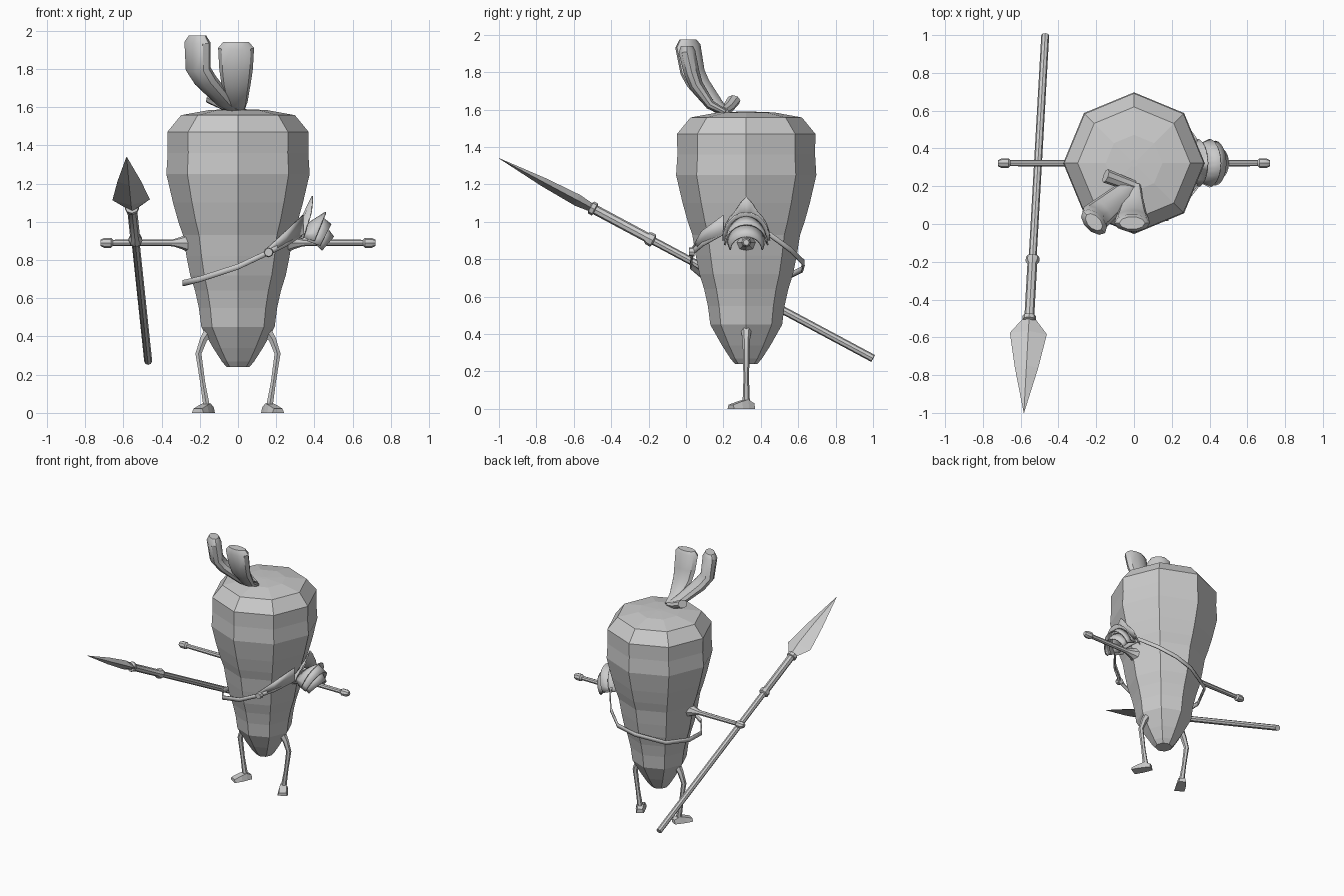
import bpy, bmesh, math
from mathutils import Vector

if "Cube" in bpy.data.objects:
    bpy.data.objects.remove(bpy.data.objects["Cube"])

grey = bpy.data.materials.new("plain grey")
grey.diffuse_color = (0.6, 0.6, 0.6, 1)
grey.use_nodes = True
grey.node_tree.nodes["Principled BSDF"].inputs["Base Color"].default_value = grey.diffuse_color


def finish(name, bm, smooth=False, thickness=0):
    bmesh.ops.recalc_face_normals(bm, faces=bm.faces)
    mesh = bpy.data.meshes.new(name)
    bm.to_mesh(mesh)
    bm.free()
    ob = bpy.data.objects.new(name, mesh)
    bpy.context.collection.objects.link(ob)
    mesh.materials.append(grey)
    if thickness:
        mod = ob.modifiers.new("thickness", 'SOLIDIFY')
        mod.thickness = thickness
        mod.offset = 0
    if smooth:
        bpy.ops.object.select_all(action='DESELECT')
        ob.select_set(True)
        bpy.context.view_layer.objects.active = ob
        bpy.ops.object.shade_smooth_by_angle(angle=math.radians(35))
    return ob


def skin(bm, rings, closed=True, caps=True):
    """Join successive rings of points with quads."""
    vs = [[bm.verts.new(p) for p in r] for r in rings]
    n = len(vs[0])
    for a, b in zip(vs, vs[1:]):
        for i in range(n if closed else n - 1):
            j = (i + 1) % n
            bm.faces.new((a[i], a[j], b[j], b[i]))
    if closed and caps:
        bm.faces.new(vs[0])
        bm.faces.new(vs[-1])


def sweep(name, path, radii, side, sides=8, flat=1.0, smooth=True):
    """Sweep an oval along a path; side is the direction of the wide axis."""
    pts = [Vector(p) for p in path]
    rings = []
    for k, p in enumerate(pts):
        t = (pts[min(k + 1, len(pts) - 1)] - pts[max(k - 1, 0)]).normalized()
        u = Vector(side)
        u = (u - t * u.dot(t)).normalized()
        w = t.cross(u)
        ring = []
        for i in range(sides):
            a = math.tau * i / sides
            ring.append(p + radii[k] * (u * math.cos(a) + w * flat * math.sin(a)))
        rings.append(ring)
    bm = bmesh.new()
    skin(bm, rings)
    return finish(name, bm, smooth)


CY = 0.322  # middle of the body in depth

# Eight-sided root body
profile = [(.24, .06), (.27, .085), (.34, .13), (.45, .192), (.55, .205), (.64, .225),
           (.72, .25), (.82, .27), (.93, .288), (1.0, .312), (1.1, .34), (1.25, .375),
           (1.36, .368), (1.47, .37), (1.558, .298), (1.585, .15), (1.59, .02)]
bm = bmesh.new()
skin(bm, [[(r * math.cos(i * math.tau / 8), CY + r * math.sin(i * math.tau / 8), z)
           for i in range(8)] for z, r in profile])
finish("body", bm)

# Arms, legs and feet
for s, label in ((-1, "left"), (1, "right")):
    arm = [(.24, .06), (.29, .035), (.34, .018), (.655, .016), (.665, .026), (.70, .026), (.72, .016)]
    sweep(label + "_arm", [(s * x, CY, .89) for x, r in arm], [r for x, r in arm], (0, 1, 0))
    sweep(label + "_leg", [(s * .15, CY, .43), (s * .18, CY, .385), (s * .207, CY, .31),
                           (s * .185, CY, .16), (s * .163, CY, .025)],
          [.03, .022, .018, .015, .02], (0, 1, 0), 6)
    # Foot: wedge with the toes turned outward
    d = Vector((s * .5, -.86, 0)).normalized()
    q = Vector((d.y, -d.x, 0))
    rings = []
    for along, half, top in ((-.04, .026, .03), (0, .032, .05), (.04, .036, .04), (.095, .036, .022)):
        c = Vector((s * .163, CY, 0)) + d * along
        rings.append([c - q * half, c + q * half,
                      c + q * half * .7 + Vector((0, 0, top)),
                      c - q * half * .7 + Vector((0, 0, top))])
    bm = bmesh.new()
    skin(bm, rings)
    finish(label + "_foot", bm)

# Leaf stalks on the crown
sweep("side_leaf", [(0, .21, 1.58), (-.07, .15, 1.63), (-.17, .065, 1.74), (-.208, .035, 1.80),
                    (-.212, .01, 1.94), (-.212, .01, 1.975)],
      [.035, .06, .076, .08, .083, .055], (1, -1, 0), 10, .6)
sweep("front_leaf", [(0, .21, 1.585), (-.005, .13, 1.625), (-.01, .055, 1.73), (-.01, .03, 1.80),
                     (-.01, .005, 1.91), (-.01, .005, 1.94)],
      [.035, .055, .078, .088, .094, .068], (1, 0, 0), 10, .5)
sweep("cut_leaf", [(0, .2, 1.59), (-.07, .225, 1.61), (-.15, .255, 1.65)],
      [.03, .034, .038], (.4, 1, 0), 8, .8)

# Spear shaft with collars
butt, tip = Vector((-.47, 1.0, .27)), Vector((-.583, -1.0, 1.34))
shaft = [(0, .021), (.585, .021), (.588, .036), (.6, .036), (.606, .026),
         (.742, .026), (.744, .036), (.754, .036), (.757, .02), (.78, .02)]
sweep("spear_shaft", [butt.lerp(tip, t) for t, r in shaft], [r for t, r in shaft], (1, 0, 0))

# Spear head: ridged blade
axis = (tip - butt).normalized()
across = (Vector((1, 0, 0)) - axis * axis.x).normalized()
up = axis.cross(across)
bm = bmesh.new()
skin(bm, [[butt.lerp(tip, t) + across * w * a + up * h * b
           for a, b in ((1, 0), (0, 1), (-1, 0), (0, -1))]
          for t, w, h in ((.752, .035, .022), (.79, .098, .032), (.88, .062, .024), (1, .001, .001))])
finish("spear_head", bm)


def arch(x_low, x_top, half, z_low, z_top, point=0):
    """Half-round arch over the arm, optionally pointed at the crown."""
    out = []
    for i in range(13):
        a = math.pi * i / 12
        h = math.sin(a)
        out.append((x_low + (x_top - x_low) * h, CY - half * math.cos(a),
                    z_low + (z_top - z_low) * h + point * max(0, 1 - abs(a - math.pi / 2) / .55)))
    return out


# Layered shoulder guard: pointed collar and overlapping plates
plates = {
    "guard_collar": [arch(.29, .31, .09, .92, .97), arch(.34, .39, .125, .91, 1.07, .065)],
    "guard_upper_plate": [arch(.33, .35, .09, .92, .98), arch(.40, .46, .125, .90, 1.05)],
    "guard_middle_plate": [arch(.36, .43, .105, .90, 1.03), arch(.43, .487, .115, .875, .985)],
    "guard_lower_plate": [arch(.40, .455, .1, .89, .98), arch(.44, .50, .085, .85, .92)],
}
for name, rings in plates.items():
    bm = bmesh.new()
    skin(bm, rings, closed=False)
    finish(name, bm, True, .008)


def ribbon(name, path, widths, closed):
    """Flat upright band along a path."""
    bm = bmesh.new()
    low = [(x, y, z - w / 2) for (x, y, z), w in zip(path, widths)]
    high = [(x, y, z + w / 2) for (x, y, z), w in zip(path, widths)]
    skin(bm, [low, high], closed, caps=False)
    finish(name, bm, True, .01)


# Slanted strap around the body, and its wide end under the guard
strap = [(.33, .19, .94), (.25, .09, .885), (.16, .035, .84), (0, .025, .765), (-.2, .1, .70),
         (-.285, .22, .68), (-.28, .36, .68), (-.2, .53, .70), (0, .62, .745), (.14, .63, .78),
         (.25, .56, .85), (.33, .45, .93)]
ribbon("strap", strap, [.03] * len(strap), True)
ribbon("strap_tab", [(.15, .035, .845), (.25, .085, .92), (.34, .20, .985)], [.03, .06, .10], False)

# Strap buckle
sweep("buckle", [(.16, .045, .84), (.16, .015, .84)], [.026, .022], (1, 0, 0), 8)
